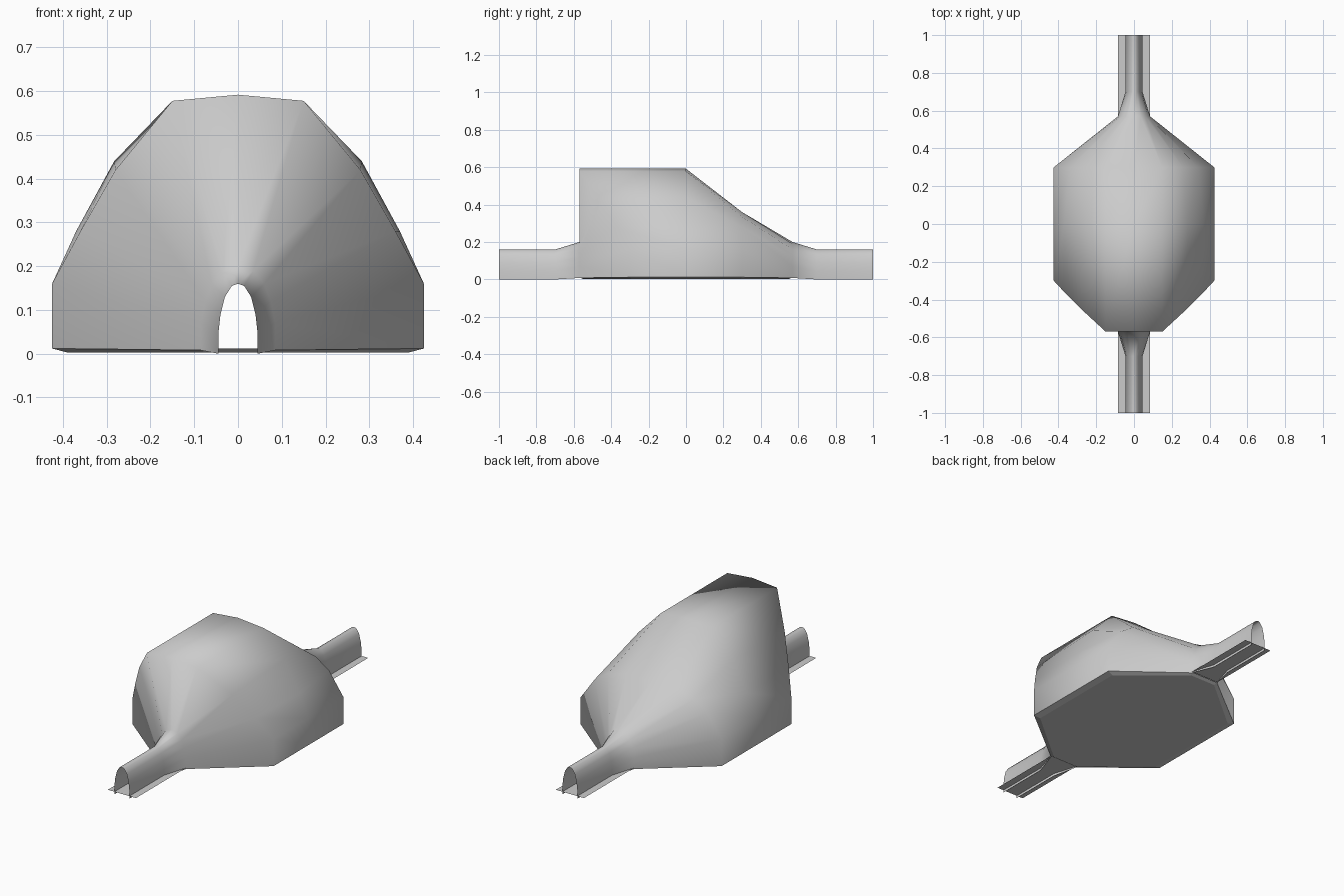
import bpy, bmesh

if "Cube" in bpy.data.objects:
    bpy.data.objects.remove(bpy.data.objects["Cube"])


def make_object(name, bm, smooth=False):
    bmesh.ops.recalc_face_normals(bm, faces=bm.faces)
    for f in bm.faces:
        f.smooth = smooth
    mesh = bpy.data.meshes.new(name)
    bm.to_mesh(mesh)
    bm.free()
    obj = bpy.data.objects.new(name, mesh)
    bpy.context.collection.objects.link(obj)
    return obj


def station(half, y):
    """Right-half section (x, z), crown to foot, placed at y (one value or one per point)."""
    ys = y if isinstance(y, list) else [y] * len(half)
    right = [(x, yy, z) for (x, z), yy in zip(half, ys)]
    left = [(-x, yy, z) for x, yy, z in right[:0:-1]]
    return left + right


# Half sections
tunnel = [(0, .16), (.014, .155), (.03, .13), (.04, .09), (.045, .045), (.045, 0)]
mouth = [(0, .2), (.035, .19), (.06, .16), (.075, .12), (.085, .07), (.085, .008)]
dome = [(0, .592), (.15, .578), (.283, .44), (.37, .28), (.425, .16), (.425, .012)]
front = [(0, .592), (.15, .578), (.28, .42), (.36, .28), (.425, .16), (.425, .012)]
back = [(0, .36), (.15, .36), (.26, .335), (.34, .28), (.425, .16), (.425, .012)]

# Open-ended shell: front tunnel, hooded front wall, dome, back slope, back tunnel
stations = [
    station(tunnel, -1), station(tunnel, -.7), station(mouth, -.57),
    station(front, [-.57, -.57, -.45, -.37, -.3, -.3]),
    station(dome, 0), station(back, .3),
    station(mouth, .57), station(tunnel, .7), station(tunnel, 1),
]
bm = bmesh.new()
rings = [[bm.verts.new(p) for p in s] for s in stations]
for a, b in zip(rings, rings[1:]):
    for i in range(len(a) - 1):
        bm.faces.new((a[i], a[i + 1], b[i + 1], b[i]))
make_object("chamber_shell", bm, smooth=True)

# Chamber floor with a slightly turned-up rim
bm = bmesh.new()
outline = [(.425, -.3), (.425, .3), (.085, .57), (-.085, .57),
           (-.425, .3), (-.425, -.3), (-.085, -.57), (.085, -.57)]
rim = [bm.verts.new((x, y, .012)) for x, y in outline]
base = [bm.verts.new((x * .92, y * .97, .003)) for x, y in outline]
bm.faces.new(base)
for i in range(len(rim)):
    j = (i + 1) % len(rim)
    bm.faces.new((rim[i], rim[j], base[j], base[i]))
make_object("chamber_floor", bm)

# Tunnel floor plates, wider than the arches
for name, s in (("front_tunnel_floor", -1), ("back_tunnel_floor", 1)):
    bm = bmesh.new()
    bm.faces.new([bm.verts.new((x, s * y, .014)) for x, y in
                  ((-.085, .57), (.085, .57), (.085, 1), (-.085, 1))])
    make_object(name, bm)
